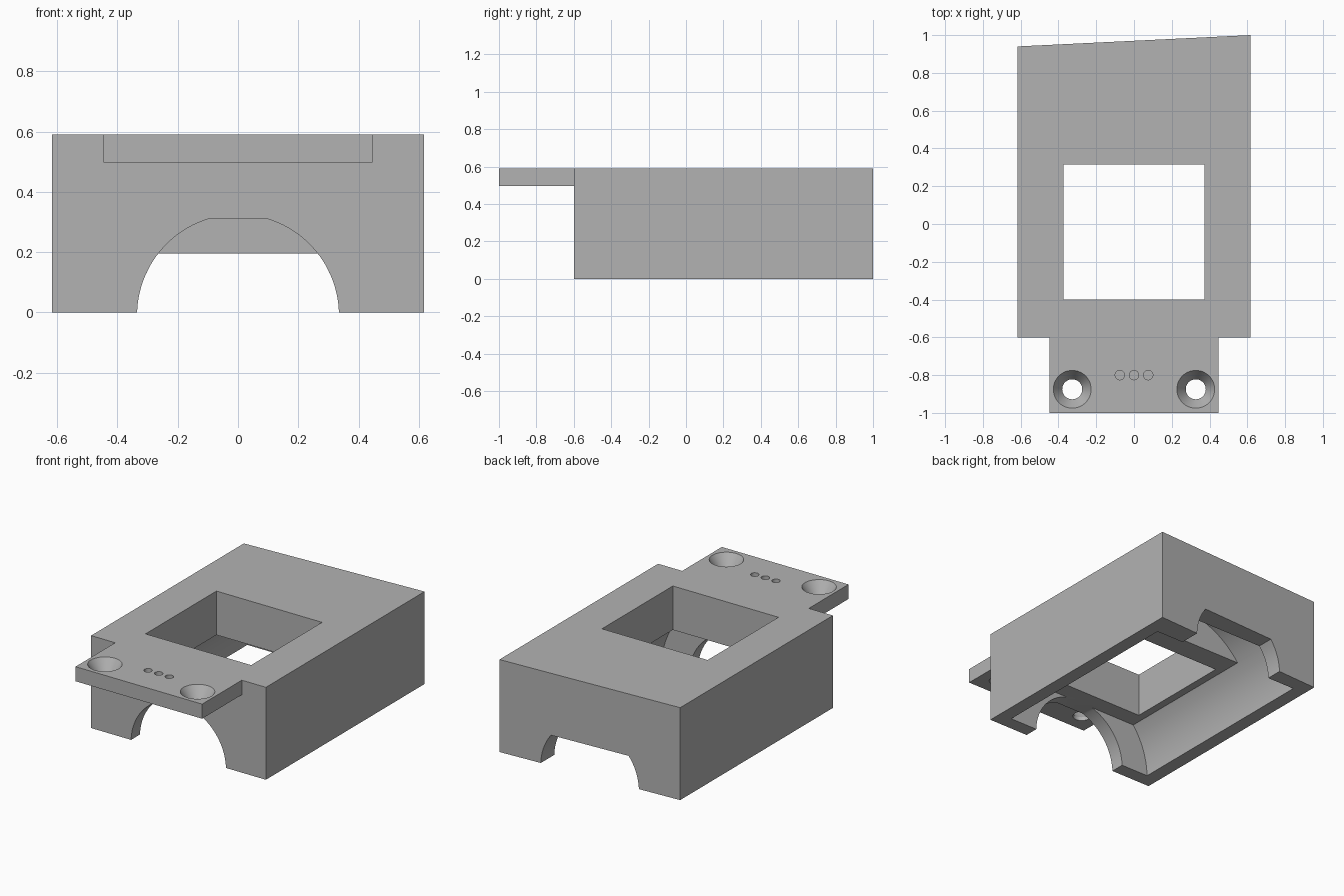
import bpy
import math

if "Cube" in bpy.data.objects:
    bpy.data.objects.remove(bpy.data.objects["Cube"], do_unlink=True)

TOP = 0.59
AXIS_Z = -0.01      # height of the bore axis
WALL = 0.09

grey = bpy.data.materials.new("plain_grey")
grey.use_nodes = True
colour = (0.45, 0.45, 0.45, 1)
grey.diffuse_color = colour
grey.node_tree.nodes["Principled BSDF"].inputs["Base Color"].default_value = colour


def loft(name, lower, upper):
    """Closed solid between two matching rings of 3D points."""
    n = len(lower)
    faces = [list(range(n))[::-1], list(range(n, 2 * n))]
    faces += [[i, (i + 1) % n, n + (i + 1) % n, n + i] for i in range(n)]
    mesh = bpy.data.meshes.new(name)
    mesh.from_pydata(lower + upper, [], faces)
    mesh.materials.append(grey)
    obj = bpy.data.objects.new(name, mesh)
    bpy.context.collection.objects.link(obj)
    return obj


def plan_prism(name, outline, z0, z1):
    return loft(name, [(x, y, z0) for x, y in outline], [(x, y, z1) for x, y in outline])


def box(name, x, y0, y1, z0, z1):
    return plan_prism(name, [(-x, y0), (x, y0), (x, y1), (-x, y1)], z0, z1)


def bore(name, r, y0, y1, ceiling=None, n=96):
    """Round bar along y, with a flat top where a ceiling height is given."""
    a = math.pi / 2 - 0.03 if ceiling is None else math.asin((ceiling - AXIS_Z) / r)
    angles = [math.pi - a + (math.pi + 2 * a) * i / n for i in range(n + 1)]
    ring = [(r * math.cos(t), AXIS_Z + r * math.sin(t)) for t in angles]
    return loft(name, [(x, y1, z) for x, z in ring], [(x, y0, z) for x, z in ring])


def cone(name, x, y, r0, r1, z0, z1, n=48):
    def ring(r, z):
        return [(x + r * math.cos(i * math.tau / n), y + r * math.sin(i * math.tau / n), z)
                for i in range(n)]
    return loft(name, ring(r0, z0), ring(r1, z1))


def cut(target, cutter):
    mod = target.modifiers.new("cut", "BOOLEAN")
    mod.operation = "DIFFERENCE"
    mod.solver = "EXACT"
    mod.object = cutter
    bpy.context.view_layer.objects.active = target
    bpy.ops.object.modifier_apply(modifier=mod.name)
    bpy.data.objects.remove(cutter, do_unlink=True)


# Block with mounting tab at the front and a slanted back
half, tab, front = 0.617, 0.447, -0.6
outline = [(-tab, -1), (tab, -1), (tab, front), (half, front), (half, 1),
           (-half, 0.94), (-half, front), (-tab, front)]
housing = plan_prism("housing", outline, 0, TOP)
cut(housing, box("tab_underside", 1, -1.2, front, -0.2, 0.497))

# Hollow underside: round channel, with a flat ceiling ahead of the rear bay
channel = bore("channel", 0.53, front + WALL, 0.85)
cut(channel, box("ceiling", 1, -1, 0.46, 0.31, 1))
cut(housing, channel)

# End arches
cut(housing, bore("front_arch", 0.335, -0.7, -0.45, 0.31))
cut(housing, bore("back_arch", 0.335, 0.8, 1.1, 0.195))

# Window through the top
cut(housing, box("window", 0.373, -0.4, 0.315, 0.25, 0.7))

# Countersunk screw holes
for side in (-1, 1):
    x, y = side * 0.327, -0.875
    cut(housing, cone("screw_hole", x, y, 0.053, 0.053, 0.4, 0.7))
    slope = 0.047 / 0.07
    cut(housing, cone("countersink", x, y, 0.053, 0.1 + slope * 0.02, 0.52, TOP + 0.02))

# Row of small blind holes
for i in (-1, 0, 1):
    cut(housing, cone("pin_hole", i * 0.075, -0.8, 0.025, 0.025, 0.535, 0.7, 24))

bpy.ops.object.select_all(action="DESELECT")
housing.select_set(True)
bpy.context.view_layer.objects.active = housing
bpy.ops.object.shade_smooth_by_angle(angle=math.radians(25))
